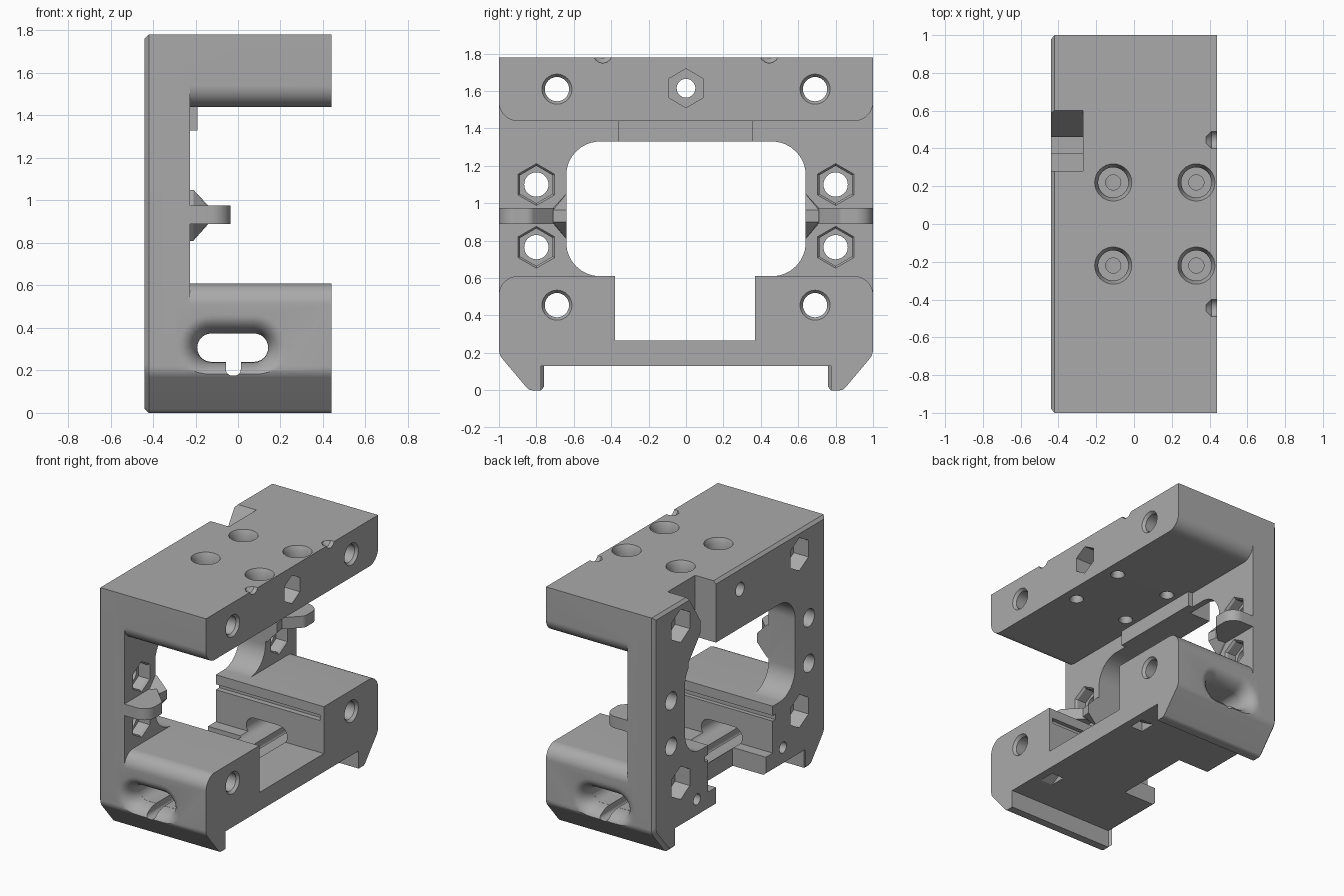
import bpy, bmesh
from math import sin, cos, pi, radians
from mathutils import Vector

cube = bpy.data.objects.get("Cube")
if cube:
    bpy.data.objects.remove(cube, do_unlink=True)

grey = bpy.data.materials.new("plain grey")
grey.use_nodes = True
grey.diffuse_color = (0.4, 0.4, 0.4, 1)
grey.node_tree.nodes["Principled BSDF"].inputs["Base Color"].default_value = (0.4, 0.4, 0.4, 1)

# Maps 2D section points and a depth onto the chosen axis
AXES = {"x": lambda a, b, d: (d, a, b), "y": lambda a, b, d: (a, d, b), "z": lambda a, b, d: (a, b, d)}


def loft(name, axis, sections):
    """Solid through a list of (depth, outline) sections with equal point counts."""
    bm = bmesh.new()
    rings = [[bm.verts.new(AXES[axis](a, b, d)) for a, b in pts] for d, pts in sections]
    bm.faces.new(rings[0])
    bm.faces.new(rings[-1])
    for lo, hi in zip(rings, rings[1:]):
        for i in range(len(lo)):
            j = (i + 1) % len(lo)
            bm.faces.new((lo[i], lo[j], hi[j], hi[i]))
    bmesh.ops.recalc_face_normals(bm, faces=bm.faces)
    mesh = bpy.data.meshes.new(name)
    bm.to_mesh(mesh)
    bm.free()
    mesh.materials.append(grey)
    ob = bpy.data.objects.new(name, mesh)
    bpy.context.collection.objects.link(ob)
    return ob


def prism(name, axis, pts, d0, d1):
    return loft(name, axis, [(d0, pts), (d1, pts)])


def rect(a0, a1, b0, b1):
    return [(a0, b0), (a1, b0), (a1, b1), (a0, b1)]


def ngon(a, b, r, n=32):
    return [(a + r * sin(2 * pi * i / n), b + r * cos(2 * pi * i / n)) for i in range(n)]


def rounded(pts, radii, steps=10):
    """Round polygon corners with quadratic-free tangent arcs."""
    out = []
    for i, (p, r) in enumerate(zip(pts, radii)):
        p = Vector(p)
        u = (Vector(pts[i - 1]) - p).normalized()
        v = (Vector(pts[(i + 1) % len(pts)]) - p).normalized()
        if r == 0:
            out.append(tuple(p))
            continue
        half = u.angle(v) / 2
        c = p + (u + v).normalized() * (r / sin(half))
        s = p + u * (u.dot(c - p)) - c
        e = p + v * (v.dot(c - p)) - c
        for k in range(steps + 1):
            out.append(tuple(c + s.lerp(e, k / steps).normalized() * r))
    return out


def stadium(a, b, half, r, n=12):
    arc = [pi * k / n for k in range(n + 1)]
    return ([(a + half + r * sin(t), b + r * cos(t)) for t in arc] +
            [(a - half - r * sin(t), b - r * cos(t)) for t in arc])


def combine(target, tool, operation):
    mod = target.modifiers.new("combine", "BOOLEAN")
    mod.object, mod.operation, mod.solver = tool, operation, "EXACT"
    bpy.context.view_layer.objects.active = target
    bpy.ops.object.modifier_apply(modifier=mod.name)
    bpy.data.objects.remove(tool, do_unlink=True)


def outline(top, r):
    """Side outline with hooked feet, up to a given height."""
    half = [(0.775, 0.13), (0.775, 0), (0.84, 0), (1, 0.19), (1, top)]
    pts = [(-a, b) for a, b in half] + [(a, b) for a, b in reversed(half)]
    radii = [0, 0, 0.04, 0.08, r]
    return rounded(pts, radii + radii[::-1])


# Back plate with a chamfered rear rim
full = outline(1.78, 0)
small = [(a * 0.978, 0.89 + (b - 0.89) * 0.978) for a, b in full]
body = loft("bracket_body", "x", [(-0.44, small), (-0.42, full), (-0.225, full)])

# Lower block, upper arm and the ledge over the window
combine(body, prism("lower_block", "x", outline(0.61, 0.1), -0.3, 0.44), "UNION")
arm = rounded(rect(-1, 1, 1.44, 1.78), [0.1, 0.1, 0, 0])
combine(body, prism("upper_arm", "x", arm, -0.3, 0.44), "UNION")
combine(body, prism("ledge", "x", rect(-0.36, 0.355, 1.3, 1.5), -0.3, -0.19), "UNION")

# Side ears with flared inner gussets
for s in (-1, 1):
    ear = rounded([(-0.3, s), (-0.035, s), (-0.035, s * 0.83), (-0.225, s * 0.64), (-0.3, s * 0.64)],
                  [0, 0.09, 0.05, 0, 0])
    combine(body, prism("ear", "z", ear, 0.89, 0.975), "UNION")
    gusset = loft("gusset", "y", [(s * 0.64, [(-0.3, 0.81), (-0.21, 0.81), (-0.13, 0.9), (-0.13, 0.965), (-0.21, 1.05), (-0.3, 1.05)]),
                                  (s * 0.71, [(-0.3, 0.892), (-0.21, 0.892), (-0.14, 0.9), (-0.14, 0.965), (-0.21, 0.973), (-0.3, 0.973)])])
    combine(body, gusset, "UNION")

cuts = []


def cut(axis, *sections):
    cuts.append(loft("cutter", axis, list(sections)))


def bore(axis, a, b, d0, d1, r, n=32):
    cut(axis, (d0, ngon(a, b, r, n)), (d1, ngon(a, b, r, n)))


# Window, lower gap, rear floor notch and cable channel
window = rounded(rect(-0.64, 0.64, 0.61, 1.33), [0.18] * 4)
cut("x", (-0.6, window), (-0.1, window))
gap = rect(-0.38, 0.37, 0.265, 0.8)
cut("x", (-0.6, gap), (0.6, gap))
notch = rect(-0.3, 0.28, -0.1, 0.5)
cut("x", (-0.6, notch), (-0.17, notch))
channel = [(0.6, 1.78), (0.46, 1.56), (0.46, 1.47), (0.6, 1.3), (0.6, 1.2), (0.28, 1.2), (0.28, 1.9), (0.6, 1.9)]
cut("x", (-0.6, channel), (-0.27, channel))

for s in (-1, 1):
    # Long bolt holes with countersunk fronts and rear hex pockets
    for z in (1.61, 0.455):
        bore("x", s * 0.69, z, -0.6, 0.6, 0.065)
        cut("x", (0.42, ngon(s * 0.69, z, 0.065)), (0.45, ngon(s * 0.69, z, 0.088)))
        bore("x", s * 0.69, z, -0.6, -0.32, 0.122, 6)
    # Plate nut pockets
    for z in (1.1, 0.765):
        bore("x", s * 0.8, z, -0.6, 0, 0.065)
        bore("x", s * 0.8, z, -0.31, -0.15, 0.1, 6)
        cut("x", (-0.24, ngon(s * 0.8, z, 0.1, 6)), (-0.22, ngon(s * 0.8, z, 0.116, 6)))
    # Small rear holes, groove in the gap wall, notch on the top edge
    bore("x", s * 0.5, 0.26, -0.6, -0.3, 0.04)
    groove = rect(s * 0.35, s * 0.41, 0.5, 0.54)
    cut("x", (-0.6, groove), (0.41, groove))
    cut("x", (0.38, ngon(s * 0.445, 1.8, 0.025)), (0.41, ngon(s * 0.445, 1.8, 0.05)), (0.5, ngon(s * 0.445, 1.8, 0.05)))
    # Wedge pocket under the floor
    wedge = [(s * 0.42, 0.1), (s * 0.54, 0.1), (s * 0.54, 0.13), (s * 0.42, 0.2)]
    cut("x", (0.28, wedge), (0.38, wedge))
    # Counterbored holes in the top
    for x in (-0.11, 0.33):
        y = s * 0.22
        bore("z", x, y, 1.3, 1.9, 0.04)
        bore("z", x, y, 1.68, 1.9, 0.08)
        cut("z", (1.74, ngon(x, y, 0.08)), (1.79, ngon(x, y, 0.103)))
        cut("z", (1.43, ngon(x, y, 0.055)), (1.46, ngon(x, y, 0.038)))
    # Flared mouth of the side slot
    flare = []
    for k in range(9):
        t = pi / 2 * k / 8
        flare.append((s * (0.87 + 0.13 * sin(t)), stadium(-0.025, 0.305, 0.1, 0.066 + 0.09 * (1 - cos(t)))))
    flare.append((s * 1.1, flare[-1][1]))
    cut("y", *flare)

# Side slot with keyhole running across
slot = stadium(-0.025, 0.307, 0.1, 0.067)
cut("y", (-1.1, slot), (1.1, slot))
key = rounded(rect(-0.057, 0.013, 0.175, 0.3), [0.03, 0.03, 0, 0])
cut("y", (-1.1, key), (1.1, key))

# Front hex pocket in the arm with its through hole
bore("x", 0, 1.615, -0.6, 0.6, 0.05)
bore("x", 0, 1.615, 0.3, 0.6, 0.104, 6)

for c in cuts:
    combine(body, c, "DIFFERENCE")

bpy.ops.object.select_all(action="DESELECT")
body.select_set(True)
bpy.context.view_layer.objects.active = body
bpy.ops.object.shade_smooth_by_angle(angle=radians(30))
